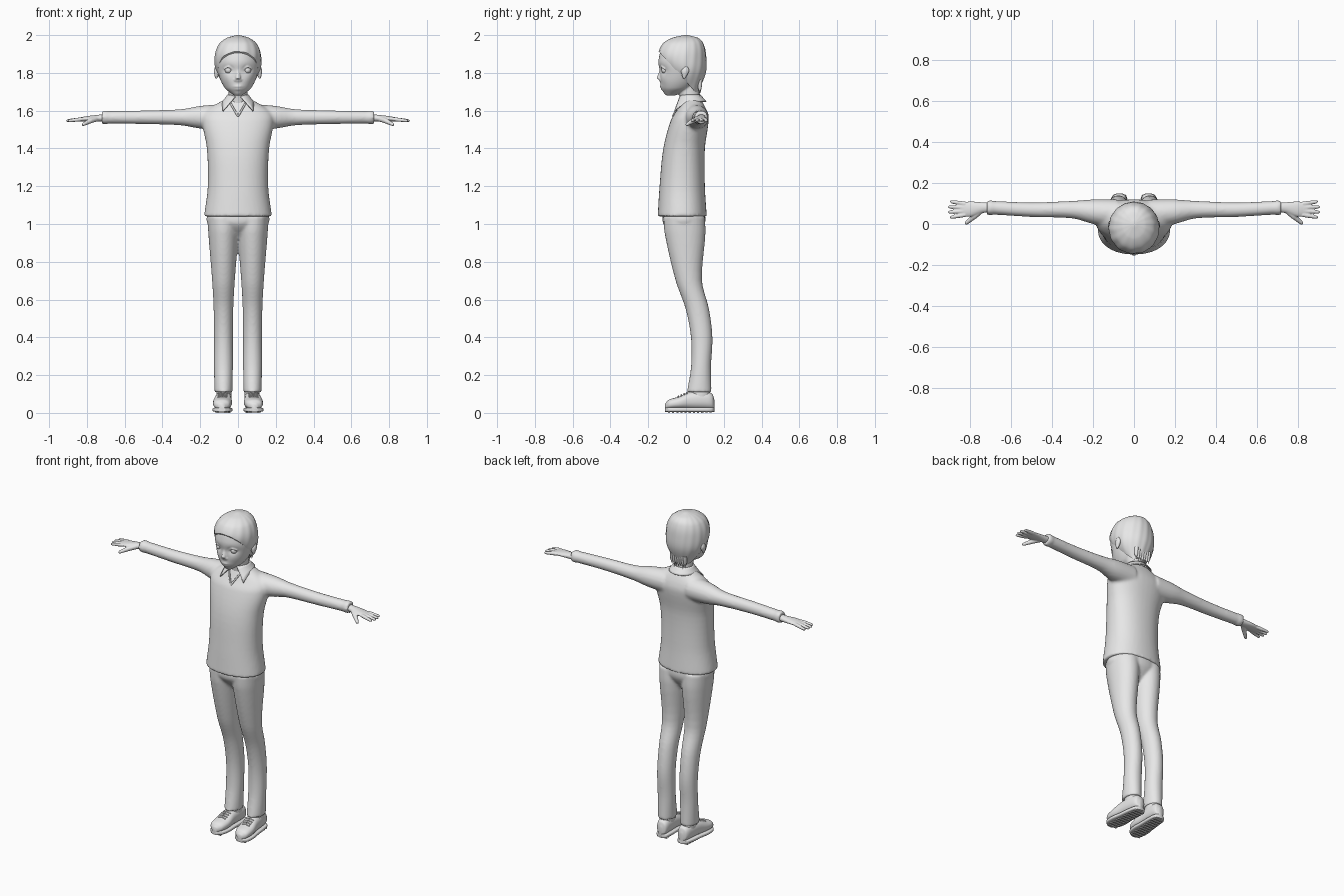
import bpy, bmesh, math
from mathutils import Vector, Matrix

default_cube = bpy.data.objects.get("Cube")
if default_cube:
    bpy.data.objects.remove(default_cube, do_unlink=True)

shade = (0.8, 0.8, 0.8, 1)
grey = bpy.data.materials.new("light grey")
grey.use_nodes = True
grey.diffuse_color = shade
grey.node_tree.nodes["Principled BSDF"].inputs["Base Color"].default_value = shade
SIDES = (1, -1)


def skin(bm, rings):
    """Bridge equal closed rings of points into a capped tube."""
    rows = [[bm.verts.new(point) for point in ring] for ring in rings]
    for lower, upper in zip(rows, rows[1:]):
        for i in range(len(lower)):
            bm.faces.new((lower[i - 1], lower[i], upper[i], upper[i - 1]))
    bm.faces.new(rows[0])
    bm.faces.new(rows[-1])


def ease(keys, steps):
    """Smooth curve through the key sections, evenly spaced along the axis."""
    def slope(i, k):
        before, after = keys[max(i - 1, 0)], keys[min(i + 1, len(keys) - 1)]
        return (after[k] - before[k]) / (after[0] - before[0])

    for i, (start, end) in enumerate(zip(keys, keys[1:])):
        length = end[0] - start[0]
        for step in range(steps):
            t = step / steps
            blend = t * t * (3 - 2 * t)
            row = [start[0] + length * t]
            for k in range(1, len(start)):
                bend = length * t * (1 - t) * (slope(i, k) * (1 - t) - slope(i + 1, k) * t)
                row.append(start[k] + (end[k] - start[k]) * blend + bend)
            yield row
    yield keys[-1]


def loft(bm, axis, keys, side=1, sides=40, steps=5, power=2.0):
    """Keys are (position on axis, centre a, centre b, radius a, radius b)."""
    def bulge(value):
        return math.copysign(abs(value) ** (2 / power), value)

    rings = []
    for along, centre_a, centre_b, radius_a, radius_b in ease(keys, steps):
        ring = []
        for i in range(sides):
            angle = math.tau * i / sides
            a = centre_a + radius_a * bulge(math.cos(angle))
            b = centre_b + radius_b * bulge(math.sin(angle))
            x, y, z = {"x": (along, a, b), "y": (a, along, b), "z": (a, b, along)}[axis]
            ring.append((x * side, y, z))
        rings.append(ring)
    skin(bm, rings)


def upright(bm, keys, x=0, **options):
    """Loft along z through (height, centre y, radius x, radius y)."""
    loft(bm, "z", [(z, x, y, rx, ry) for z, y, rx, ry in keys], **options)


def tube(bm, points, radii, sides=12):
    points = [Vector(point) for point in points]
    rings = []
    for i, (point, radius) in enumerate(zip(points, radii)):
        heading = points[min(i + 1, len(points) - 1)] - points[max(i - 1, 0)]
        turn = heading.to_track_quat("Z", "Y")
        angles = [math.tau * k / sides for k in range(sides)]
        rings.append([point + turn @ Vector((math.cos(w), math.sin(w), 0)) * radius for w in angles])
    skin(bm, rings)


def finish(bm, name, voxel=0, relax=4, mirror=False, thickness=0):
    bmesh.ops.recalc_face_normals(bm, faces=bm.faces)
    mesh = bpy.data.meshes.new(name)
    bm.to_mesh(mesh)
    bm.free()
    mesh.materials.append(grey)
    mesh.shade_smooth()
    mesh.set_sharp_from_angle(angle=math.radians(45))
    part = bpy.data.objects.new(name, mesh)
    bpy.context.collection.objects.link(part)
    if thickness:
        part.modifiers.new("thickness", "SOLIDIFY").thickness = thickness
    if voxel:
        fuse = part.modifiers.new("fuse", "REMESH")
        fuse.mode, fuse.voxel_size, fuse.use_smooth_shade = "VOXEL", voxel, True
        part.modifiers.new("relax", "SMOOTH").iterations = relax
    if mirror:
        part.modifiers.new("both sides", "MIRROR")


# Sweater: body, sleeves and cuffs fused
bm = bmesh.new()
upright(bm, [(1.04, -.02, .18, .13), (1.2, -.02, .16, .12), (1.4, -.01, .165, .11), (1.55, .02, .19, .1),
             (1.6, .03, .17, .08), (1.66, .03, .07, .05)], power=2.2)
sleeve = [(.08, .05, .07), (.2, .06, .06), (.3, .07, .043), (.5, .07, .036), (.7, .08, .033)]
cuff = [(.69, .08, .036), (.72, .08, .036)]
for side in SIDES:
    for piece in (sleeve, cuff):
        loft(bm, "x", [(x, y, 1.565, r, r) for x, y, r in piece], side=side)
finish(bm, "sweater", voxel=.009)

# V neckline trim
bm = bmesh.new()
for side in SIDES:
    tube(bm, [(side * .046, -.024, 1.65), (side * .023, -.05, 1.61), (0, -.07, 1.57)], [.005] * 3)
finish(bm, "neckline_trim")

# Collar: flared band with two front points
bm = bmesh.new()
count, rows = 40, []
for i in range(count + 1):
    t = 2 * i / count - 1
    point = abs(t) ** 7
    inner = math.pi + t * (math.pi - .25)
    outer = math.pi + t * (math.pi - .75)
    flare = .083 + .036 * point
    top = Vector((.056 * math.sin(inner), .02 - .056 * math.cos(inner), 1.685 - .01 * point))
    low = Vector((flare * math.sin(outer), .025 - flare * math.cos(outer), 1.65 - .05 * point))
    rows.append([bm.verts.new(top.lerp(low, k / 4)) for k in range(5)])
for row, after in zip(rows, rows[1:]):
    for k in range(len(row) - 1):
        bm.faces.new((row[k], after[k], after[k + 1], row[k + 1]))
finish(bm, "collar", thickness=.006)

# Trousers: pelvis and legs fused
bm = bmesh.new()
upright(bm, [(.92, 0, .05, .05), (1, -.01, .16, .11), (1.07, -.01, .16, .11)])
leg = [(.11, .07, .048, .065), (.25, .08, .05, .053), (.4, .083, .05, .057), (.55, .06, .052, .062),
       (.7, .015, .06, .07), (.95, -.005, .08, .108), (1.04, -.01, .085, .11)]
for side in SIDES:
    upright(bm, leg, x=.077, side=side)
finish(bm, "trousers", voxel=.008)

# Shoes: each key is (position, top height, half width)
shoe = [(-.11, .05, .015), (-.09, .07, .04), (-.04, .085, .05), (.02, .11, .045), (.1, .115, .04),
        (.14, .1, .03), (.15, .07, .01)]


def instep(y):
    return .08 - .06 * y


bm = bmesh.new()
loft(bm, "y", [(y, instep(y), top / 2 + .01, half, top / 2 - .01) for y, top, half in shoe], power=2.3)
upright(bm, [(.06, .075, .04, .055), (.17, .075, .04, .05)], x=.075)
finish(bm, "shoe_uppers", mirror=True)

# Laces across each instep
bm = bmesh.new()
for i in range(4):
    y = -.04 + .015 * i
    height = .085 + .006 * i
    tube(bm, [(instep(y) + across * .025, y, height + .004 - .007 * abs(across)) for across in (-1, 0, 1)], [.004] * 3)
finish(bm, "laces", mirror=True)

# Soles with tread bars
bm = bmesh.new()
loft(bm, "y", [(y, instep(y), .017, half + .003, .012) for y, top, half in shoe], power=4)
for i in range(11):
    y = -.09 + i * .022
    place = Matrix.Translation((instep(y), y, .004))
    bmesh.ops.create_cube(bm, size=1, matrix=place @ Matrix.Diagonal((.065, .011, .008, 1)))
finish(bm, "soles", mirror=True)

# Hands: palm, four fingers and thumb fused
bm = bmesh.new()
loft(bm, "x", [(.69, .08, 1.563, .024, .02), (.74, .08, 1.56, .026, .018), (.8, .073, 1.557, .037, .014),
               (.85, .072, 1.552, .033, .009)])
for i in range(4):
    knuckle = Vector((.825, .045 + .018 * i, 1.555))
    fingertip = Vector((.915 - .01 * abs(i - 1.5), .032 + .026 * i, 1.546))
    tube(bm, [knuckle.lerp(fingertip, t) for t in (0, .35, .9, 1)], [.0105, .0105, .008, .004])
tube(bm, [(.75, .065, 1.557), (.78, .038, 1.547), (.82, .005, 1.527), (.825, 0, 1.524)], [.015, .014, .009, .005])
finish(bm, "hands", voxel=.0035, relax=2, mirror=True)

# Head: skull sculpted with soft dents and bulges
bm = bmesh.new()
upright(bm, [(1.68, -.08, .02, .022), (1.72, -.05, .07, .08), (1.8, -.03, .105, .108), (1.87, -.025, .113, .12),
             (1.95, -.02, .085, .094), (1.985, -.01, .03, .04)], sides=80, steps=10)
features = [(0, 1.728, -.007, .022, .006), (0, 1.713, -.006, .018, .006), (0, 1.69, -.005, .025, .012)]
for side in SIDES:
    features += [(side * .05, 1.817, .012, .026, .018), (side * .055, 1.77, -.004, .025, .025)]
for vert in bm.verts:
    if vert.co.y < -.05:
        for x, z, push, wide, tall in features:
            distance = ((vert.co.x - x) / wide) ** 2 + ((vert.co.z - z) / tall) ** 2
            vert.co.y += push * math.exp(-distance)

# Nose, eyelids, ears and neck join the head
tube(bm, [(0, -.128, 1.83), (0, -.134, 1.8), (0, -.142, 1.77), (0, -.137, 1.756)], [.009, .01, .015, .01])
for side in SIDES:
    tube(bm, [(side * .012, -.134, 1.767), (side * .012, -.134, 1.757)], [.01, .007])
    tube(bm, [(side * .028, -.129, 1.818), (side * .05, -.13, 1.833), (side * .074, -.113, 1.82)], [.004, .005, .004])
    upright(bm, [(1.77, -.01, .006, .007), (1.81, -.004, .013, .021), (1.838, 0, .005, .008)], x=.115, side=side)
upright(bm, [(1.59, .03, .06, .056), (1.67, .02, .05, .053), (1.78, 0, .052, .06)])
finish(bm, "head", voxel=.0048, relax=2)

# Eyes
bm = bmesh.new()
bmesh.ops.create_uvsphere(bm, u_segments=24, v_segments=16, radius=.019,
                          matrix=Matrix.Translation((.05, -.111, 1.815)))
finish(bm, "eyes", mirror=True)

# Hair: grooved cap cut along the hairline
bm = bmesh.new()
upright(bm, [(1.7, .035, .05, .03), (1.8, 0, .112, .104), (1.88, -.02, .123, .127), (1.95, -.016, .102, .11),
             (1.985, -.005, .06, .07), (2, 0, .008, .01)], sides=96, steps=6)
for vert in bm.verts:
    angle = math.atan2(vert.co.x, vert.co.y)
    groove = 1 + .009 * math.sin(15 * angle + 18 * vert.co.z)
    vert.co.x *= groove
    vert.co.y *= groove
bmesh.ops.bisect_plane(bm, geom=bm.verts[:] + bm.edges[:] + bm.faces[:], plane_co=(0, -.15, 1.92),
                       plane_no=(0, -.2, -.18), clear_outer=True)
bmesh.ops.holes_fill(bm, edges=[edge for edge in bm.edges if edge.is_boundary])
finish(bm, "hair")

# Loose strands at the nape
bm = bmesh.new()
for i in range(7):
    x = (i - 3) * .015
    tube(bm, [(x, .075, 1.765), (x, .073, 1.72), (x, .073, 1.69 - .012 * (i % 2))], [.012, .01, .002])
finish(bm, "nape_strands")
